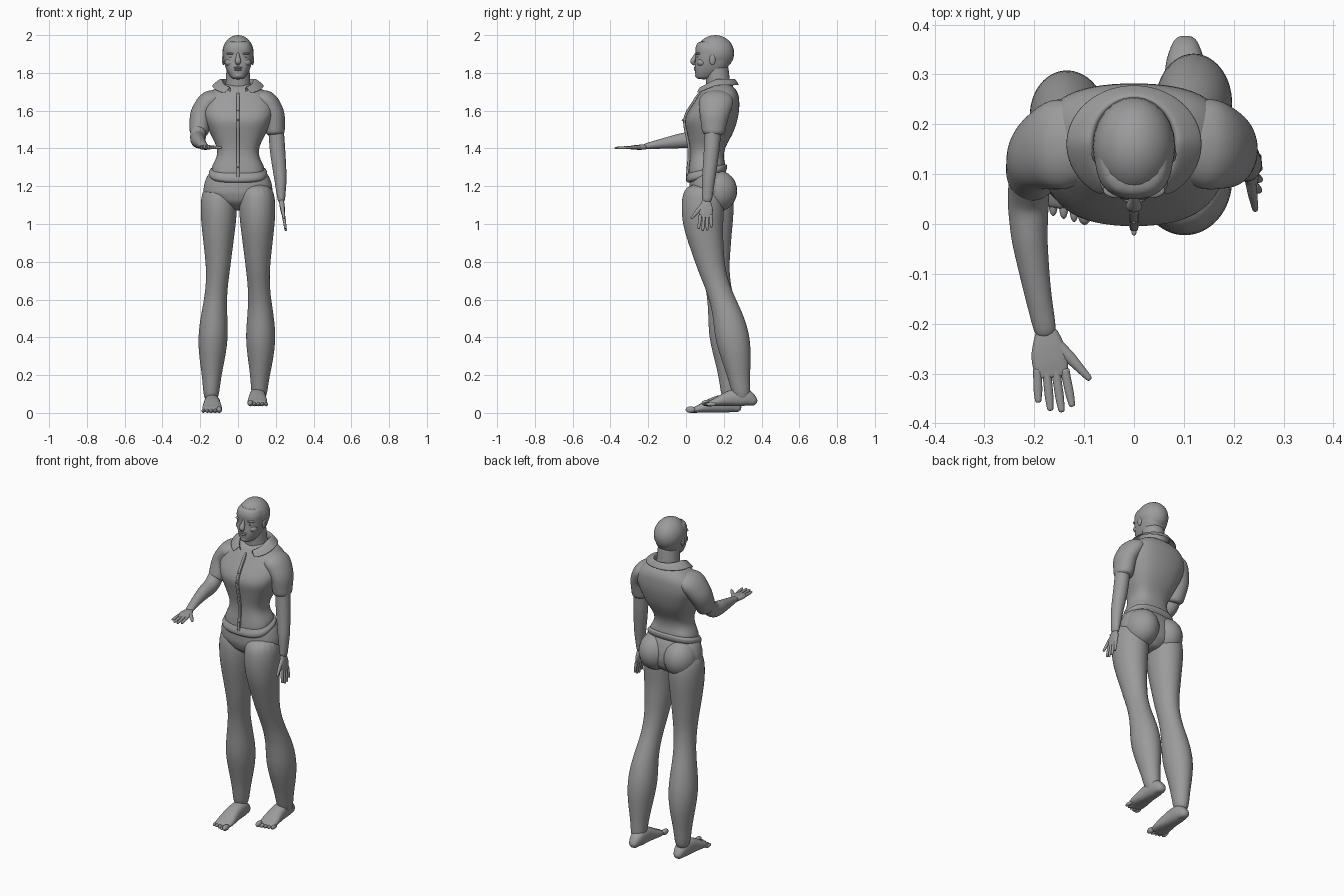
import bpy
import bmesh
from math import sin, cos, pi, radians
from mathutils import Vector

cube = bpy.data.objects.get("Cube")
if cube:
    bpy.data.objects.remove(cube, do_unlink=True)

# The single material shared by every part
grey = bpy.data.materials.new("plain_grey")
grey.use_nodes = True
grey.diffuse_color = (.33, .33, .33, 1)
grey.node_tree.nodes["Principled BSDF"].inputs["Base Color"].default_value = grey.diffuse_color

X, Y, Z = Vector((1, 0, 0)), Vector((0, 1, 0)), Vector((0, 0, 1))
ROWS = 11
STEPS = [row / (ROWS - 1) for row in range(ROWS)]
SIDES = (("left", 1), ("right", -1))


def finish(name, bm):
    """Turn a bmesh into a smooth shaded object of the shared material."""
    bmesh.ops.recalc_face_normals(bm, faces=bm.faces[:])
    for face in bm.faces:
        face.smooth = True
    mesh = bpy.data.meshes.new(name)
    bm.to_mesh(mesh)
    bm.free()
    mesh.materials.append(grey)
    obj = bpy.data.objects.new(name, mesh)
    bpy.context.collection.objects.link(obj)
    return obj


def skin(name, rings, closed=True):
    """Bridge rings of points; closed rings are capped at both ends."""
    bm = bmesh.new()
    rows = [[bm.verts.new(point) for point in ring] for ring in rings]
    count = len(rows[0])
    for low, high in zip(rows, rows[1:]):
        for i in range(count if closed else count - 1):
            j = (i + 1) % count
            bm.faces.new((low[i], low[j], high[j], high[i]))
    if closed:
        bm.faces.new(rows[0])
        bm.faces.new(rows[-1])
    obj = finish(name, bm)
    if not closed:
        obj.modifiers.new("thickness", "SOLIDIFY").thickness = .005
    subsurf = obj.modifiers.new("smooth", "SUBSURF")
    subsurf.levels = subsurf.render_levels = 2
    return obj


def spread(keys, t):
    """Value at fraction t along evenly spaced key values."""
    place = t * (len(keys) - 1)
    index = int(place)
    following = keys[min(index + 1, len(keys) - 1)]
    return keys[index] + (following - keys[index]) * (place - index)


def bend(value, power):
    return abs(value) ** (2 / power) * (1 if value > 0 else -1)


def sweep(name, path, widths, depths, side=X, level=False, power=2, warp=None):
    """Sweep superellipses along a path, kept horizontal when level."""
    keys = [Vector(point) for point in path]
    points = [spread(keys, t) for t in STEPS]
    rings = []
    for i, t in enumerate(STEPS):
        ahead = points[min(i + 1, ROWS - 1)] - points[max(i - 1, 0)]
        tangent = Z if level else ahead.normalized()
        across = (side - tangent * side.dot(tangent)).normalized()
        wide = across * spread(widths, t)
        deep = tangent.cross(across) * spread(depths, t)
        angles = [pi * step / 8 for step in range(16)]
        ring = [points[i] + wide * bend(cos(a), power) + deep * bend(sin(a), power) for a in angles]
        rings.append([warp(point) for point in ring] if warp else ring)
    return skin(name, rings)


def loft(name, bottom, top, widths, fronts, backs, power=2.3, warp=None):
    """Upright body centred on x, from half widths and front and back lines."""
    edges = [(spread(fronts, t), spread(backs, t)) for t in STEPS]
    path = [(0, (front + back) / 2, spread([bottom, top], t)) for t, (front, back) in zip(STEPS, edges)]
    depths = [(back - front) / 2 for front, back in edges]
    return sweep(name, path, widths, depths, level=True, power=power, warp=warp)


def ball(name, center, radii):
    bm = bmesh.new()
    bmesh.ops.create_uvsphere(bm, u_segments=24, v_segments=16, radius=1)
    bmesh.ops.scale(bm, vec=radii, verts=bm.verts)
    bmesh.ops.translate(bm, vec=center, verts=bm.verts)
    return finish(name, bm)


def ball_pair(name, center, radii):
    x, y, z = center
    for label, sign in SIDES:
        ball(f"{label}_{name}", (sign * x, y, z), radii)


# Head: rounded hair cap over a tapering face, on a neck
ball("hair_cap", (0, .155, 1.905), (.083, .1, .095))
loft("face", 1.765, 1.97, [.03, .055, .07, .078, .081, .08, .062],
     [.055, .046, .044, .048, .05, .046, .065], [.13, .22, .24, .24, .22], power=2.5)
loft("neck", 1.66, 1.84, [.08, .066, .062], [.11, .1], [.25, .235, .225], power=2)

# Face details
sweep("nose", [(0, .065, 1.91), (0, .052, 1.89), (0, .033, 1.86), (0, .048, 1.842)],
      [.006, .009, .018, .008], [.01, .012, .014, .006])
ball("upper_lip", (0, .055, 1.828), (.026, .014, .006))
ball("lower_lip", (0, .055, 1.817), (.022, .014, .007))
ball("chin", (0, .068, 1.787), (.027, .02, .017))
ball_pair("eye", (.032, .067, 1.884), (.016, .012, .006))
ball_pair("brow", (.034, .068, 1.902), (.028, .016, .007))
ball_pair("cheek", (.042, .083, 1.855), (.026, .025, .022))
ball_pair("ear", (.077, .14, 1.87), (.008, .016, .028))


# Shirt body, its hem dipping toward the front
def dip(point):
    weight = max(0, min(1, (1.34 - point.z) / .06))
    return point + Z * weight * .3 * (point.y - .11)


chest = [.01, .01, .02, .02, .01, 0, -.013, .01, .045, .075, .12]
loft("shirt_body", 1.25, 1.75, [.14, .148, .113, .11, .135, .16, .182, .197, .192, .157, .07], chest,
     [.21, .21, .2, .205, .235, .26, .275, .285, .285, .28, .23], power=2.6, warp=dip)
loft("hem_band", 1.245, 1.295, [.145, .158, .157, .14], [.01, -.002, -.002, .01],
     [.21, .22, .22, .21], power=2.6, warp=dip)

# Button strip and buttons down the front
strip = chest[:-1]
loft("button_strip", 1.25, 1.7, [.009], [y - .01 for y in strip], [y + .02 for y in strip],
     power=4, warp=dip)
for number, y in enumerate(strip[1:-1]):
    ball(f"button_{number}", (0, y - .003, 1.3 + number / 20), (.005, .007, .005))

# Folded collar, open at the front
collar = []
for step in range(25):
    angle = radians(-62 + step * 304 / 24)
    drop = .05 * max(0, -sin(angle))
    collar.append([Vector((wide * cos(angle), .16 + deep * sin(angle), height - drop))
                   for wide, deep, height in
                   ((.074, .085, 1.72), (.08, .09, 1.768), (.094, .1, 1.772), (.14, .122, 1.735))])
skin("collar", collar, closed=False)

# Sleeves and bare arms: the left hangs, the right reaches forward
sweep("left_sleeve", [(.09, .165, 1.67), (.155, .16, 1.65), (.193, .15, 1.58), (.198, .145, 1.465)],
      [.08, .095, .08, .058], [.045, .06, .058, .05], side=Y)
sweep("left_arm", [(.2, .145, 1.52), (.21, .135, 1.38), (.225, .12, 1.24), (.23, .11, 1.11)],
      [.045, .042, .036, .025], [.042, .042, .034, .018], side=Y)
sweep("right_sleeve", [(-.09, .165, 1.67), (-.155, .16, 1.65), (-.198, .14, 1.58), (-.207, .09, 1.47)],
      [.08, .095, .075, .056], [.045, .06, .06, .051], side=Y)
sweep("right_arm", [(-.207, .11, 1.52), (-.213, .05, 1.45), (-.21, -.03, 1.44),
                    (-.195, -.13, 1.425), (-.175, -.23, 1.408)],
      [.042, .043, .037, .028, .022], [.044, .047, .04, .027, .014])


# Hands, described along the reach and thumb directions
def hand(label, wrist, reach, thumb):
    wrist, reach, thumb = Vector(wrist), Vector(reach).normalized(), Vector(thumb)

    def at(along, across):
        return wrist + reach * along + thumb * across

    sweep(f"{label}_palm", [at(-.01, 0), at(.09, 0)], [.02, .03, .037, .037, .03],
          [.013, .014, .012, .007], side=thumb, power=2.5)
    for finger in range(4):
        root = .027 - .018 * finger
        length = .16 - .007 * (finger - 1.3) ** 2
        sweep(f"{label}_finger_{finger}", [at(.07, root), at(length, root * 1.25)],
              [.01, .009, .009, .006], [.009, .008, .006], side=thumb)
    sweep(f"{label}_thumb", [at(.015, .014), at(.05, .042), at(.094, .077)],
          [.012, .012, .006], [.011, .01, .006], side=thumb)


hand("left", (.23, .108, 1.12), (.15, -.05, -1), -Y)
hand("right", (-.175, -.22, 1.407), (.12, -1, -.03), X)

# Briefs over the hips
loft("briefs", 1.07, 1.3, [.03, .12, .188, .184, .168, .13],
     [.09, .03, .015, .015, .02, .04], [.19, .235, .245, .24, .225, .2])
ball_pair("buttock", (.084, .165, 1.175), (.094, .106, .11))


# Legs share one muscle outline; each follows its own line from hip to ankle
def leg(label, across, along):
    path = [(spread(across, t), spread(along, t), spread([1.22, .05], t)) for t in STEPS]
    outline = [.085, .102, .092, .077, .063, .058, .071, .083, .069, .047, .04]
    sweep(f"{label}_leg", path, outline, [wide * 1.17 for wide in outline], level=True)


leg("right", [-.1, -.103, -.105, -.127, -.137, -.143], [.14, .14, .155, .2, .23, .235])
leg("left", [.1, .103, .105, .12, .12, .11], [.09, .088, .135, .225, .265, .3])
ball("right_kneecap", (-.108, .135, .64), (.03, .025, .04))
ball("left_kneecap", (.103, .14, .64), (.03, .025, .04))


# Bare feet with five toes each
def foot(label, x, heel, base, inner):
    heights = [spread([.03, .09, .1, .09, .07, .045, .025], t) / 2 for t in STEPS]
    path = [(x, heel - .26 * t, base + height) for t, height in zip(STEPS, heights)]
    sweep(f"{label}_foot", path, [.02, .04, .043, .045, .05, .055, .045], heights, power=2.4)
    for toe in range(5):
        size = .011 if toe else .017
        center = (x + inner * (.038 - toe * .021), heel - .265 + toe * .006, base + size)
        ball(f"{label}_toe_{toe}", center, (size * .85, .027, size))


foot("right", -.137, .29, 0, 1)
foot("left", .103, .375, .035, -1)
